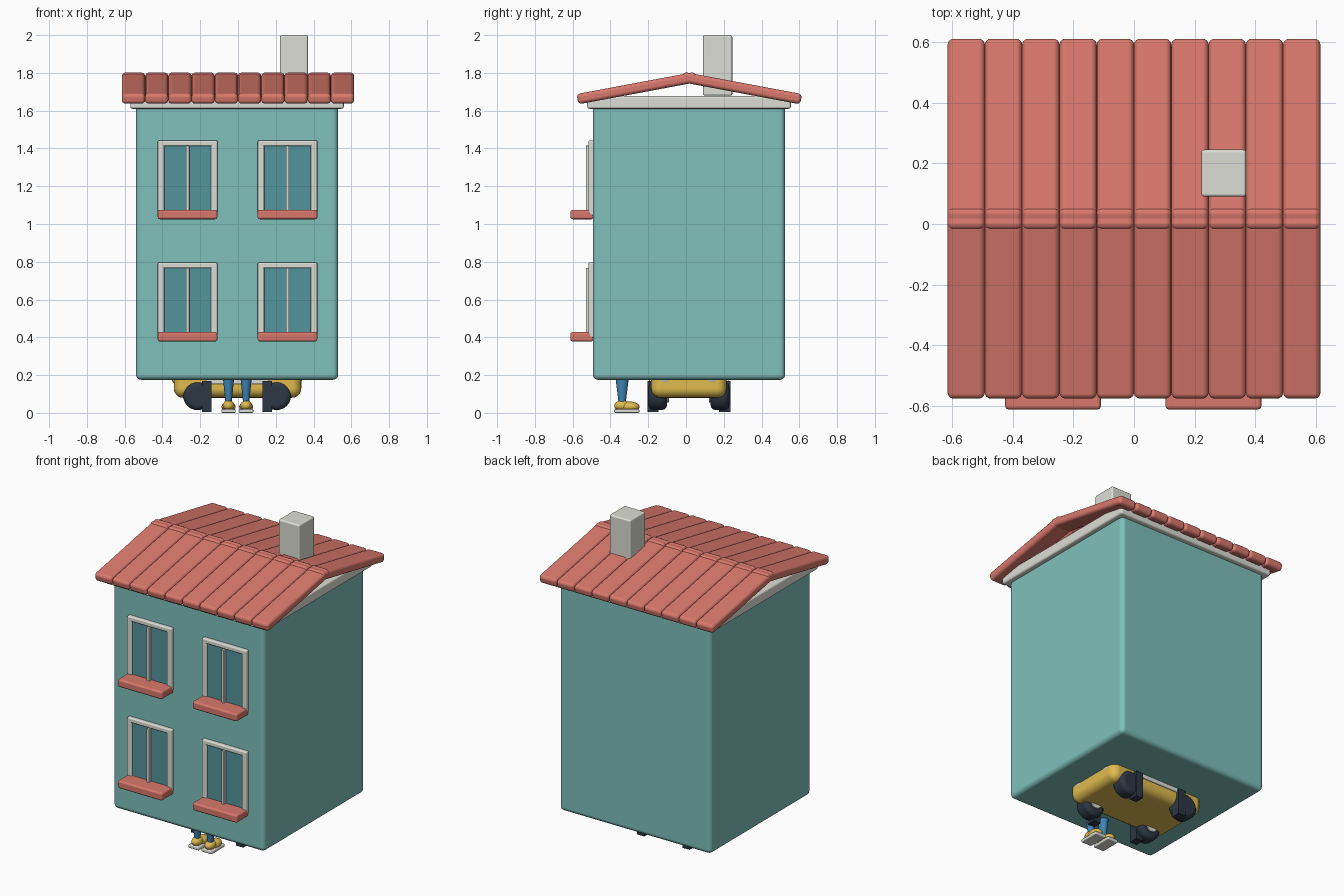
import bpy
import math

if "Cube" in bpy.data.objects:
    bpy.data.objects.remove(bpy.data.objects["Cube"])


def material(name, rgb):
    m = bpy.data.materials.new(name)
    m.diffuse_color = (*rgb, 1)
    m.use_nodes = True
    m.node_tree.nodes["Principled BSDF"].inputs["Base Color"].default_value = m.diffuse_color
    return m


TEAL = material("teal", (0.21, 0.53, 0.50))
RED = material("red", (0.70, 0.19, 0.15))
CREAM = material("cream", (0.73, 0.73, 0.68))
GLASS = material("glass", (0.09, 0.30, 0.34))
YELLOW = material("yellow", (0.75, 0.50, 0.08))
BLUE = material("blue", (0.05, 0.24, 0.48))
DARK = material("dark", (0.026, 0.038, 0.06))


def finish(name, mat, bevel=0.0, segments=3):
    o = bpy.context.object
    o.name = name
    o.data.materials.append(mat)
    if bevel:
        bpy.ops.object.shade_smooth()
        b = o.modifiers.new("rounding", 'BEVEL')
        b.width = bevel
        b.segments = segments
        b.harden_normals = True
    else:
        bpy.ops.object.shade_smooth_by_angle()
    return o


def box(name, x, y, z, mat, bevel=0.0, segments=3):
    """Rounded box from (min, max) ranges."""
    bpy.ops.mesh.primitive_cube_add(size=1)
    o = bpy.context.object
    o.location = [(a + b) / 2 for a, b in (x, y, z)]
    o.scale = [b - a for a, b in (x, y, z)]
    bpy.ops.object.transform_apply(location=False, rotation=False, scale=True)
    return finish(name, mat, bevel, segments)


def cylinder(name, loc, radius, depth, axis, mat, bevel=0.0):
    rot = {'x': (0, math.pi / 2, 0), 'y': (math.pi / 2, 0, 0), 'z': (0, 0, 0)}[axis]
    bpy.ops.mesh.primitive_cylinder_add(vertices=32, radius=radius, depth=depth,
                                        location=loc, rotation=rot)
    o = finish(name, mat, bevel)
    if bevel:
        o.modifiers["rounding"].angle_limit = math.radians(40)
    return o


def ball(name, loc, scale, mat):
    bpy.ops.mesh.primitive_uv_sphere_add(segments=24, ring_count=12, radius=1, location=loc)
    o = bpy.context.object
    o.scale = scale
    bpy.ops.object.shade_smooth()
    o.name = name
    o.data.materials.append(mat)
    return o


# House body, cornice slab and chimney
box("house_body", (-0.54, 0.53), (-0.493, 0.525), (0.175, 1.63), TEAL, 0.028, 4)
box("cornice", (-0.57, 0.56), (-0.523, 0.555), (1.61, 1.677), CREAM, 0.012)
box("chimney", (0.222, 0.37), (0.09, 0.245), (1.68, 2.0), CREAM, 0.01)

# Roof: two slopes of ten rounded strips
slope = math.radians(10.6)
pitch = 0.123
for side in (-1, 1):
    for i in range(10):
        x = -0.615 + pitch * i
        t = box("roof_tile", (x, x + pitch), (-0.32, 0.32), (-0.0275, 0.0275), RED, 0.02, 4)
        t.location = (x + pitch / 2, 0.0175 + side * 0.2775, 1.7195)
        t.rotation_euler = (-side * slope, 0, 0)

# Windows: frame bars, glass, mullion and sill
for cx in (-0.267, 0.262):
    for z in (0.378, 1.025):
        x0, x1, top = cx - 0.158, cx + 0.158, z + 0.418
        y = (-0.517, -0.485)
        box("frame_left", (x0, x0 + 0.035), y, (z + 0.02, top), CREAM, 0.008)
        box("frame_right", (x1 - 0.035, x1), y, (z + 0.02, top), CREAM, 0.008)
        box("frame_top", (x0, x1), y, (top - 0.03, top), CREAM, 0.008)
        box("glass", (x0 + 0.03, x1 - 0.03), (-0.507, -0.487), (z + 0.03, top - 0.025), GLASS)
        box("mullion", (cx - 0.009, cx + 0.009), (-0.53, -0.5), (z + 0.03, top - 0.028), CREAM, 0.004)
        box("sill", (x0, x1), (-0.612, -0.49), (z, z + 0.05), RED, 0.012)

# Small car half hidden beneath the house
CX, CY = -0.005, 0.015
box("car_body", (-0.34, 0.335), (-0.185, 0.215), (0.08, 0.24), YELLOW, 0.05, 5)
for s in (-1, 1):
    box("side_trim", (-0.17, 0.165), sorted((CY + s * 0.17, CY + s * 0.21)), (0.152, 0.19), CREAM, 0.006)
    for e in (-1, 1):
        ball("lamp", (CX + e * 0.325, CY + s * 0.125, 0.18), (0.02, 0.035, 0.025), CREAM)
        wx = CX + e * 0.21
        cylinder("tyre", (wx, CY + s * 0.165, 0.09), 0.075, 0.10, 'y', DARK, 0.028)
        cylinder("hub", (wx, CY + s * 0.113, 0.09), 0.035, 0.015, 'y', CREAM, 0.004)
        box("wheel_chock", sorted((CX + e * 0.135, CX + e * 0.185)),
            sorted((CY + s * 0.16, CY + s * 0.22)), (0.005, 0.17), DARK)

# Legs and shoes, toes towards the car
for x in (-0.05, 0.043):
    bpy.ops.mesh.primitive_cone_add(vertices=24, radius1=0.018, radius2=0.04, depth=0.18,
                                    location=(x, -0.338, 0.135))
    leg = bpy.context.object
    leg.scale.x = 0.85
    finish("leg", BLUE)
    ball("shoe_toe", (x, -0.298, 0.032), (0.037, 0.052, 0.028), YELLOW)
    ball("shoe_heel", (x, -0.338, 0.038), (0.031, 0.042, 0.028), YELLOW)
    box("sole", (x - 0.038, x + 0.038), (-0.38, -0.247), (0.0, 0.02), CREAM, 0.006)
